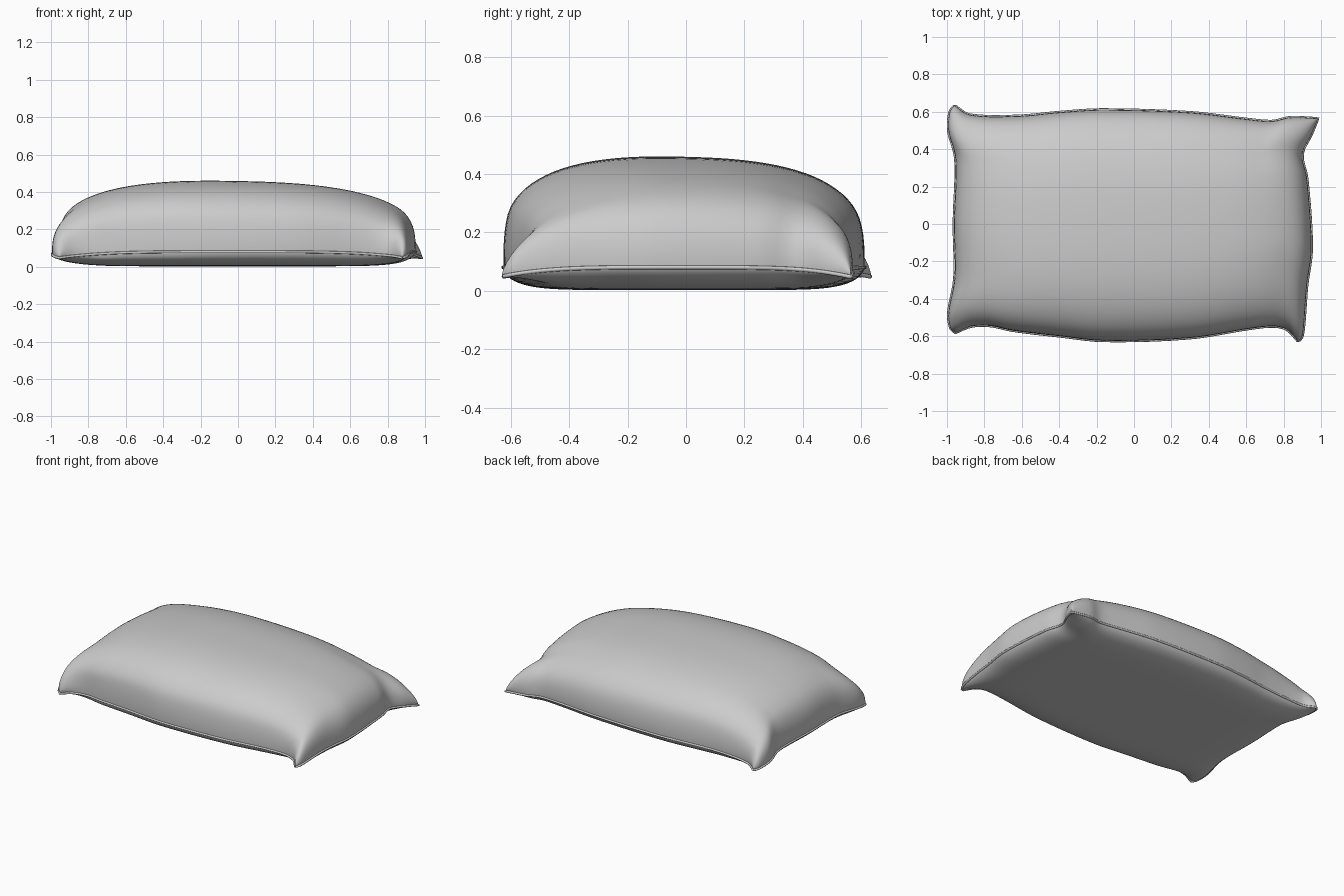
import bpy, bmesh, math
from mathutils import Vector

if "Cube" in bpy.data.objects:
    bpy.data.objects.remove(bpy.data.objects["Cube"])

# Seam outline seen from above, one list per edge (left to right / front to back)
BACK = [(-.96, .635), (-.88, .585), (-.62, .578), (-.4, .598), (-.17, .612), (.3, .597),
        (.6, .562), (.74, .55), (.83, .57), (.985, .565)]
FRONT = [(-.955, -.582), (-.87, -.548), (-.77, -.545), (-.65, -.57), (-.4, -.6), (-.16, -.625),
         (.3, -.61), (.62, -.56), (.75, -.548), (.82, -.567), (.88, -.632)]
LEFT = [(-.955, -.582), (-.98, -.56), (-.993, -.48), (-.96, -.29), (-.963, 0), (-.955, .35),
        (-.993, .5), (-.985, .6), (-.96, .635)]
RIGHT = [(.88, -.632), (.9, -.6), (.91, -.53), (.925, -.33), (.95, -.13), (.925, .25),
         (.9, .37), (.95, .48), (.985, .565)]
NX, NY = 64, 48


def edge_curve(points):
    """Smooth edge as a function of the fraction of its length."""
    p = [Vector(q) for q in points]
    p = [2 * p[0] - p[1]] + p + [2 * p[-1] - p[-2]]
    dense = []
    for a, b, c, d in zip(p, p[1:], p[2:], p[3:]):
        L = (c - b).length
        m0 = (c - a) * L / ((c - b).length + (b - a).length)
        m1 = (d - b) * L / ((d - c).length + (c - b).length)
        for k in range(16):
            t = k / 16
            dense.append((2*t**3 - 3*t*t + 1)*b + (t**3 - 2*t*t + t)*m0
                         + (3*t*t - 2*t**3)*c + (t**3 - t*t)*m1)
    dense.append(p[-2])
    dist = [0]
    for a, b in zip(dense, dense[1:]):
        dist.append(dist[-1] + (b - a).length)

    def at(f):
        target = f * dist[-1]
        for i in range(len(dense) - 1):
            if dist[i + 1] >= target:
                return dense[i].lerp(dense[i + 1], (target - dist[i]) / (dist[i + 1] - dist[i]))
        return dense[-1].copy()
    return at


def spread(n):
    """Parameters -1..1, denser toward the seam."""
    return [math.sin(math.pi / 2 * (2 * i / n - 1)) for i in range(n + 1)]


def dome(s, p, q):
    return max(0, 1 - abs(s) ** p) ** q


S, T = spread(NX), spread(NY)
back, front, left, right = map(edge_curve, (BACK, FRONT, LEFT, RIGHT))
fr = [front((s + 1) / 2) for s in S]
bk = [back((s + 1) / 2) for s in S]
lf = [left((t + 1) / 2) for t in T]
rt = [right((t + 1) / 2) for t in T]


def plan(i, j):
    """Fill the outline between its four edges."""
    u, v = (S[i] + 1) / 2, (T[j] + 1) / 2
    return ((1 - v) * fr[i] + v * bk[i] + (1 - u) * lf[j] + u * rt[j]
            - (1 - u) * (1 - v) * fr[0] - u * (1 - v) * fr[-1]
            - (1 - u) * v * bk[0] - u * v * bk[-1])


def seam_z(s, t):
    return .047 + .033 * (1 - abs(s * t) ** 4)


# Pillow body: puffy top and flat underside sharing the seam
bm = bmesh.new()
top, bottom = {}, {}
for i, s in enumerate(S):
    for j, t in enumerate(T):
        x, y = plan(i, j)
        z = seam_z(s, t)
        puff = .377 * dome(s, 2.5, .32) * dome(t, 2.5, .31) * (1 - .05 * s) * (1 - .04 * t)
        sag = z * .97 * dome(s, 9, .65) * dome(t, 8, .65)
        top[i, j] = bm.verts.new((x, y, z + puff))
        on_seam = i in (0, NX) or j in (0, NY)
        bottom[i, j] = top[i, j] if on_seam else bm.verts.new((x, y, z - sag))
for i in range(NX):
    for j in range(NY):
        ring = [(i, j), (i + 1, j), (i + 1, j + 1), (i, j + 1)]
        bm.faces.new([top[k] for k in ring])
        low = [bottom[k] for k in reversed(ring)]
        if any(bottom[k] is not top[k] for k in ring):
            bm.faces.new(low)
mesh = bpy.data.meshes.new("pillow_body")
for f in bm.faces:
    f.smooth = True
loop = ([(i, 0) for i in range(NX)] + [(NX, j) for j in range(NY)]
        + [(i, NY) for i in range(NX, 0, -1)] + [(0, j) for j in range(NY, 0, -1)])
rim = [top[k].co.copy() for k in loop]
bm.to_mesh(mesh)
bm.free()
bpy.context.collection.objects.link(bpy.data.objects.new("pillow_body", mesh))

# Piping cord along the seam, skipping crowded points near the corners
cord = [rim[0]]
for p in rim[1:]:
    if (p - cord[-1]).length > .012:
        cord.append(p)
curve = bpy.data.curves.new("seam_piping", 'CURVE')
curve.dimensions = '3D'
curve.bevel_depth = .007
curve.bevel_resolution = 2
sp = curve.splines.new('POLY')
sp.points.add(len(cord) - 1)
for q, p in zip(sp.points, cord):
    q.co = (*p, 1)
sp.use_cyclic_u = True
sp.use_smooth = True
bpy.context.collection.objects.link(bpy.data.objects.new("seam_piping", curve))
